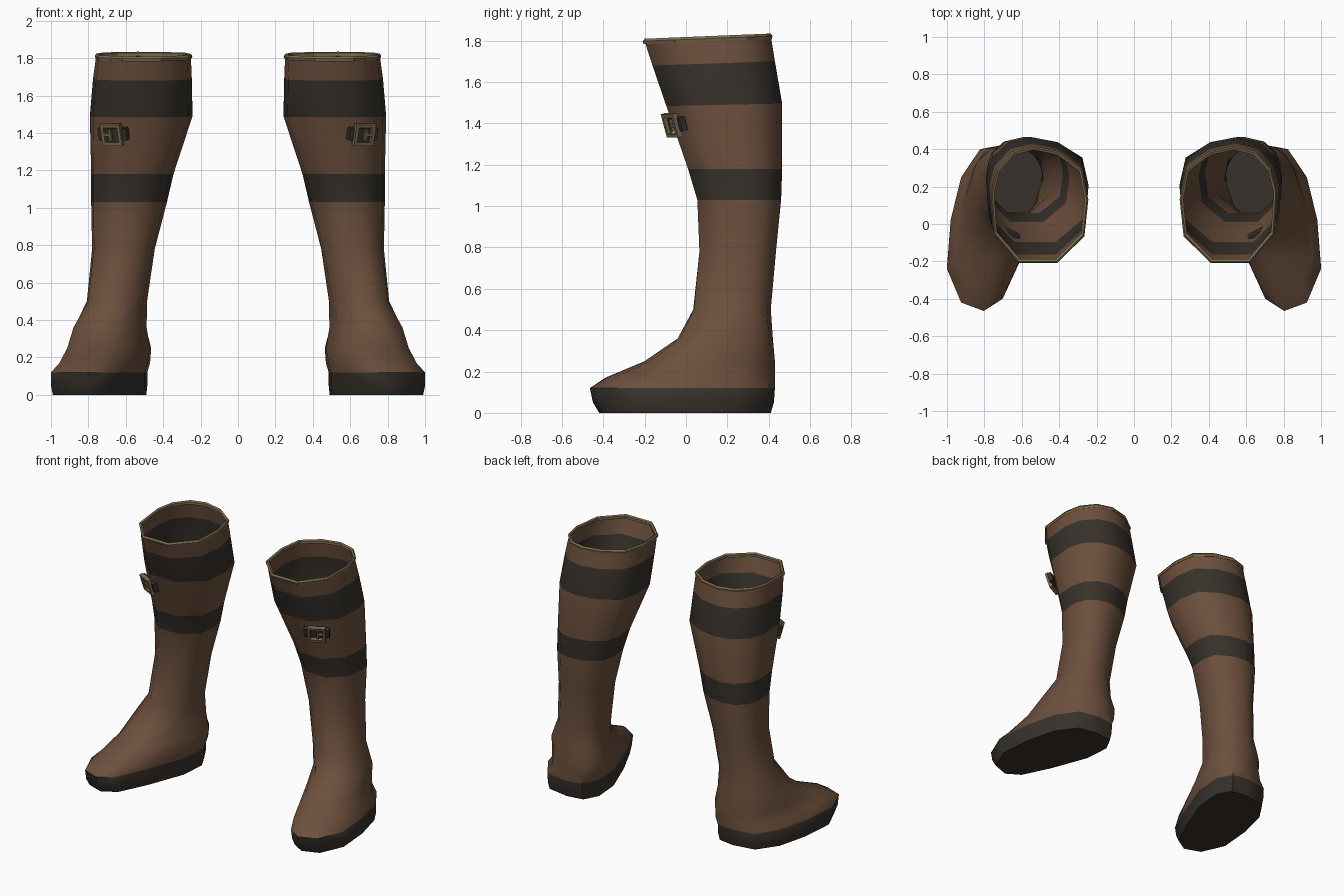
import bpy, bmesh, math
from mathutils import Vector, Matrix

if "Cube" in bpy.data.objects:
    bpy.data.objects.remove(bpy.data.objects["Cube"])


def material(name, rgb):
    m = bpy.data.materials.new(name)
    m.diffuse_color = (*rgb, 1)
    m.use_nodes = True
    m.node_tree.nodes["Principled BSDF"].inputs["Base Color"].default_value = m.diffuse_color
    return m


BROWN = material("brown leather", (0.150, 0.080, 0.046))
DARK = material("dark leather", (0.038, 0.031, 0.024))
BRASS = material("aged brass", (0.200, 0.145, 0.075))

# Outlines seen from above, starting at the heel and going round the outer side
CALF = [(.53, .41), (.64, .38), (.72, .29), (.75, .17), (.735, -.05), (.61, -.20),
        (.51, -.20), (.41, -.20), (.27, -.06), (.25, .13), (.28, .29), (.40, .38)]
FOOT = [(.66, .43), (.82, .40), (.92, .25), (.975, .02), (.995, -.24), (.92, -.42),
        (.80, -.465), (.70, -.40), (.60, -.18), (.50, .10), (.485, .30), (.54, .41)]

# Height, x range, y range, share of the foot outline, colour of the wall above
RINGS = [
    (0.00, .490, .990, -.42, .41, 1.0, 1),
    (0.05, .485, 1.00, -.45, .425, 1.0, 1),
    (0.12, .485, 1.00, -.465, .43, 1.0, 0),
    (0.17, .470, .955, -.39, .43, 1.0, 0),
    (0.25, .460, .915, -.20, .43, .85, 0),
    (0.36, .482, .885, -.04, .42, .55, 0),
    (0.50, .485, .810, .035, .41, .15, 0),
    (0.78, .445, .780, .065, .435, 0, 0),
    (1.03, .380, .785, .055, .46, 0, 1),
    (1.18, .345, .785, .010, .465, 0, 0),
    (1.49, .243, .792, -.095, .465, 0, 1),
    (1.69, .247, .775, -.162, .43, 0, 0),
    (1.81, .252, .758, -.200, .41, 0, 0),
]


def unit(outline):
    xs, ys = zip(*outline)
    return [((x - min(xs)) / (max(xs) - min(xs)), (y - min(ys)) / (max(ys) - min(ys)))
            for x, y in outline]


def ring_points(z, x0, x1, y0, y1, foot, _):
    pts = []
    for (cx, cy), (fx, fy) in zip(unit(CALF), unit(FOOT)):
        u, v = cx + (fx - cx) * foot, cy + (fy - cy) * foot
        lean = 0.025 * (v - 0.5) * min(1, max(0, z - 1.2) / 0.6)
        pts.append(Vector((x0 + u * (x1 - x0), y0 + v * (y1 - y0), z + lean)))
    return pts


def loft(bm, loops, closed=False):
    """Join neighbouring loops with quads and return them row by row."""
    rows = [[bm.verts.new(p) for p in loop] for loop in loops]
    pairs = list(zip(rows, rows[1:])) + ([(rows[-1], rows[0])] if closed else [])
    n = len(rows[0])
    return rows, [[bm.faces.new((a[i], b[i], b[(i + 1) % n], a[(i + 1) % n]))
                   for i in range(n)] for a, b in pairs]


def finish(name, bm, mats, smooth=None):
    bmesh.ops.recalc_face_normals(bm, faces=bm.faces)
    me = bpy.data.meshes.new(name)
    bm.to_mesh(me)
    bm.free()
    for m in mats:
        me.materials.append(m)
    ob = bpy.data.objects.new(name, me)
    bpy.context.collection.objects.link(ob)
    ob.modifiers.new("pair", 'MIRROR')
    if smooth:
        bpy.ops.object.select_all(action='DESELECT')
        ob.select_set(True)
        bpy.context.view_layer.objects.active = ob
        bpy.ops.object.shade_smooth_by_angle(angle=math.radians(smooth))
    return ob


# Boot shell: open at the top, closed by the sole
bm = bmesh.new()
rows, bands = loft(bm, [ring_points(*r) for r in RINGS])
for ring, band in zip(RINGS, bands):
    for f in band:
        f.material_index = ring[-1]
bm.faces.new(rows[0]).material_index = 1
finish("boot", bm, [BROWN, DARK], 50)

# Brass rim around the opening
top = ring_points(*RINGS[-1])
mid = sum(top, Vector()) / len(top)


def rim_loop(scale, dz):
    return [Vector((mid.x + (p.x - mid.x) * scale, mid.y + (p.y - mid.y) * scale, p.z + dz))
            for p in top]


bm = bmesh.new()
loft(bm, [rim_loop(1.015, -.014), rim_loop(1.03, 0), rim_loop(1.0, .012),
          rim_loop(.955, .006), rim_loop(.955, -.012)], closed=True)
finish("rim", bm, [BRASS])

# Buckle on the front of the calf, turned outward and leaning with the leather
place = (Matrix.Translation((.665, -.052, 1.397)) @ Matrix.Rotation(math.radians(28), 4, 'Z')
         @ Matrix.Rotation(math.radians(17), 4, 'X'))


def plates(name, boxes, mat):
    bm = bmesh.new()
    for (x, y, z), size in boxes:
        bmesh.ops.create_cube(bm, size=1, matrix=place @ Matrix.Translation((x, y, z))
                              @ Matrix.Diagonal((*size, 1)))
    finish(name, bm, [mat])


plates("buckle_strap", [((0, 0, 0), (.17, .03, .066))], DARK)
plates("buckle_frame",
       [((s * .05, -.02, 0), (.018, .026, .118)) for s in (-1, 1)]
       + [((0, -.02, s * .05), (.118, .026, .018)) for s in (-1, 1)]
       + [((.008, -.022, 0), (.014, .02, .06)), ((.03, -.022, 0), (.05, .02, .014))], BRASS)
